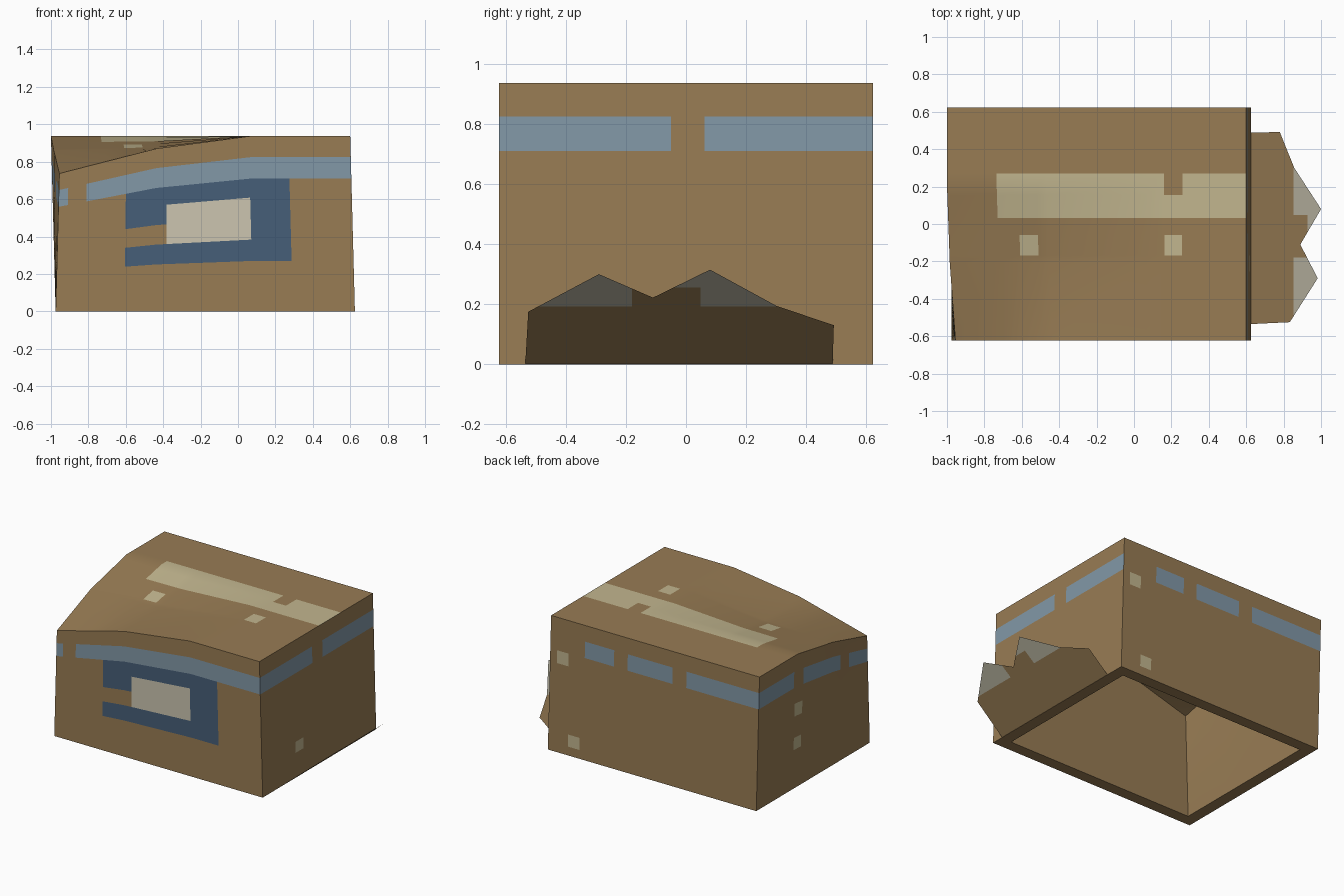
import bpy, bmesh, math
from mathutils import Vector

cube = bpy.data.objects.get("Cube")
if cube:
    bpy.data.objects.remove(cube)


def material(name, rgb):
    m = bpy.data.materials.new(name)
    m.use_nodes = True
    lin = [((c / 255 + 0.055) / 1.055) ** 2.4 for c in rgb] + [1]
    m.diffuse_color = lin
    m.node_tree.nodes["Principled BSDF"].inputs["Base Color"].default_value = lin
    return m


MATS = [material("cardboard", (152, 124, 84)), material("stripe_blue", (130, 152, 167)),
        material("panel_blue", (70, 95, 120)), material("tape_tan", (194, 182, 143)),
        material("pale_print", (204, 197, 176)), material("flap_print", (186, 181, 162))]
CARD, STRIPE, PANEL, TAPE, PALE, FLAP = range(6)

# Crushed front corner: shifts of the nodes of a 3 x 3 lid grid
CRUSH = {(0, 0): (0.045, 0, -0.2), (1, 0): (0.03, 0, -0.067),
         (0, 1): (0.015, 0, -0.078), (1, 1): (0.01, 0, -0.067)}


def box_point(s, t, h, inset=0.0):
    """Point of the crushed box: s along x, t along y, h from base to lid."""
    i, j = min(int(s * 3 + 1e-6), 2), min(int(t * 3 + 1e-6), 2)
    a, b = s * 3 - i, t * 3 - j
    shift = Vector()
    for di, wa in ((0, 1 - a), (1, a)):
        for dj, wb in ((0, 1 - b), (1, b)):
            shift += Vector(CRUSH.get((i + di, j + dj), (0, 0, 0))) * wa * wb
    y = 1.244 * (t - 0.5)
    top = Vector((-1 + 1.6 * s, y, 0.937 - 0.3 * inset)) + shift
    base = Vector((-0.975 + 1.6 * s, y, 0))
    return base.lerp(top, h) + Vector((inset * (1 - 2 * s), inset * (1 - 2 * t), 0))


def patch(bm, point, prints=(), flip=False):
    """Sheet cut along the edges of its printed rectangles (u0, u1, v0, v1, colour)."""
    us = sorted({0, 1 / 3, 2 / 3, 1, *(p[0] for p in prints), *(p[1] for p in prints)})
    vs = sorted({0, 1 / 3, 2 / 3, 1, *(p[2] for p in prints), *(p[3] for p in prints)})
    grid = [[bm.verts.new(point(u, v)) for v in vs] for u in us]
    for i in range(len(us) - 1):
        for j in range(len(vs) - 1):
            ring = [grid[i][j], grid[i + 1][j], grid[i + 1][j + 1], grid[i][j + 1]]
            f = bm.faces.new(ring[::-1] if flip else ring)
            u, v = (us[i] + us[i + 1]) / 2, (vs[j] + vs[j + 1]) / 2
            for u0, u1, v0, v1, colour in prints:
                if u0 < u < u1 and v0 < v < v1:
                    f.material_index = colour


def finish(bm, name):
    mesh = bpy.data.meshes.new(name)
    bm.to_mesh(mesh)
    bm.free()
    ob = bpy.data.objects.new(name, mesh)
    bpy.context.collection.objects.link(ob)
    for m in MATS:
        mesh.materials.append(m)
    bpy.ops.object.select_all(action='DESELECT')
    ob.select_set(True)
    bpy.context.view_layer.objects.active = ob
    bpy.ops.object.shade_smooth_by_angle(angle=math.radians(35))
    return ob


def stripes(*spans):
    return [(a, b, 0.758, 0.88, STRIPE) for a, b in spans]


# Printed areas, later ones lie over earlier ones
front = stripes((0, 0.032), (0.095, 1)) + [
    (0.23, 0.793, 0.288, 0.758, PANEL), (0.23, 0.37, 0.41, 0.53, CARD),
    (0.37, 0.66, 0.41, 0.65, PALE)]
right = stripes((0, 0.46), (0.55, 1)) + [(0.295, 0.365, 0.18, 0.26, TAPE)]
back = stripes((0.165, 0.305), (0.37, 0.585), (0.652, 1)) + [
    (0.033, 0.088, 0.66, 0.755, TAPE), (0.095, 0.15, 0.065, 0.155, TAPE)]
left = stripes((0, 0.31), (0.395, 0.74), (0.82, 1)) + [
    (0.32, 0.39, 0.54, 0.635, TAPE), (0.32, 0.385, 0.29, 0.38, TAPE)]
lid = [(0.166, 1, 0.525, 0.717, TAPE), (0.725, 0.787, 0.625, 0.717, CARD),
       (0.238, 0.3, 0.365, 0.452, TAPE), (0.727, 0.785, 0.365, 0.452, TAPE)]

# Faces of the box as (print, map from sheet to box)
SIDES = [(front, lambda u, v: (u, 0, v)), (right, lambda u, v: (1, u, v)),
         (back, lambda u, v: (1 - u, 1, v)), (left, lambda u, v: (0, 1 - u, v)),
         (lid, lambda u, v: (u, v, 1))]
RIM = 0.08

# Outer shell, hollow inside and bottom rim
bm = bmesh.new()
for n, (prints, place) in enumerate(SIDES):
    patch(bm, lambda u, v: box_point(*place(u, v)), prints)
    patch(bm, lambda u, v: box_point(*place(u, v), RIM), flip=True)
    if n < 4:
        patch(bm, lambda u, v: box_point(*place(u, 0), RIM * v), flip=True)
bmesh.ops.remove_doubles(bm, verts=bm.verts, dist=0.0005)
finish(bm, "cardboard_box")

# Torn flap folded out from the right base edge
OUTLINE = [(-0.535, 0), (-0.525, 0.175), (-0.29, 0.3), (-0.11, 0.222),
           (0.08, 0.315), (0.3, 0.195), (0.492, 0.13), (0.488, 0)]
bm = bmesh.new()
face = bm.faces.new([bm.verts.new((0.624 + 1.194 * z, y, z)) for y, z in OUTLINE])
bmesh.ops.triangulate(bm, faces=[face])
for co, no in (((0, 0, 0.192), (0, 0, 1)), ((0, 0, 0.255), (0, 0, 1)),
               ((0, -0.18, 0), (0, 1, 0)), ((0, 0.048, 0), (0, 1, 0))):
    bmesh.ops.bisect_plane(bm, geom=bm.verts[:] + bm.edges[:] + bm.faces[:],
                           plane_co=co, plane_no=no)
for f in bm.faces:
    c = f.calc_center_median()
    if c.z > 0.255 or (c.z > 0.192 and not -0.18 < c.y < 0.048):
        f.material_index = FLAP
    if f.normal.z < 0:
        f.normal_flip()
finish(bm, "torn_flap")
